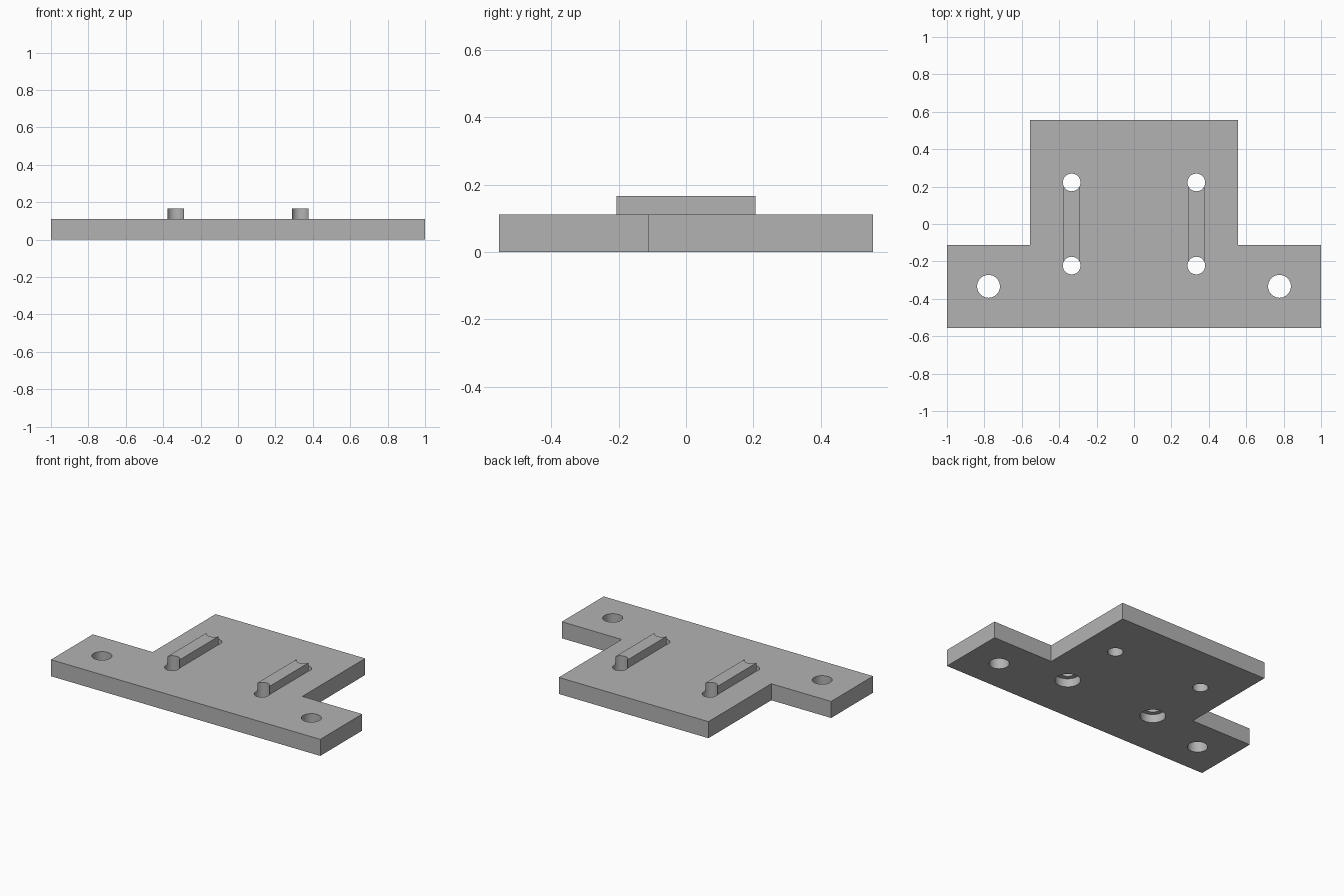
import bpy, bmesh, math

if "Cube" in bpy.data.objects:
    bpy.data.objects.remove(bpy.data.objects["Cube"], do_unlink=True)

U = 1 / 18            # base unit of the part
THICK = 2 * U

grey = bpy.data.materials.new("plain grey")
grey.use_nodes = True
colour = (0.45, 0.45, 0.45, 1)
grey.diffuse_color = colour
grey.node_tree.nodes["Principled BSDF"].inputs["Base Color"].default_value = colour


def prism(name, outline, z0, z1):
    """Extrude a flat outline, given in base units, from z0 to z1."""
    bm = bmesh.new()
    face = bm.faces.new([bm.verts.new((x * U, y * U, z0)) for x, y in outline])
    grown = bmesh.ops.extrude_face_region(bm, geom=[face])["geom"]
    top = [v for v in grown if isinstance(v, bmesh.types.BMVert)]
    bmesh.ops.translate(bm, verts=top, vec=(0, 0, z1 - z0))
    bmesh.ops.recalc_face_normals(bm, faces=bm.faces)
    mesh = bpy.data.meshes.new(name)
    bm.to_mesh(mesh)
    bm.free()
    mesh.materials.append(grey)
    obj = bpy.data.objects.new(name, mesh)
    bpy.context.collection.objects.link(obj)
    return obj


def cylinder(name, x, y, radius, z0, z1, sides=48):
    angles = [2 * math.pi * i / sides for i in range(sides)]
    ring = [(x + radius * math.cos(a), y + radius * math.sin(a)) for a in angles]
    return prism(name, ring, z0, z1)


def combine(target, tool, operation):
    """Apply a boolean and discard the tool."""
    mod = target.modifiers.new(operation, "BOOLEAN")
    mod.operation = operation
    mod.solver = "EXACT"
    mod.object = tool
    bpy.context.view_layer.objects.active = target
    bpy.ops.object.modifier_apply(modifier=mod.name)
    bpy.data.objects.remove(tool, do_unlink=True)


# T-shaped mounting plate
half = [(18, -10), (18, -2), (10, -2), (10, 10)]
plate = prism("mounting_plate", half + [(-x, y) for x, y in reversed(half)], 0, THICK)

for side in (-1, 1):
    x = 6 * side
    # raised rib, later trimmed by the holes at its ends
    rib = prism("rib", [(x - .8, -4), (x + .8, -4), (x + .8, 4), (x - .8, 4)],
                THICK / 2, 3 * U)
    combine(plate, rib, "UNION")
    # through holes at the rib ends
    for y in (-4, 4):
        combine(plate, cylinder("hole", x, y, .85, -U, 4 * U), "DIFFERENCE")
    # counterbore under the front hole
    combine(plate, cylinder("counterbore", x, -4, 1.4, -U, U), "DIFFERENCE")
    # screw hole in the ear
    combine(plate, cylinder("screw_hole", 14 * side, -6, 1.1, -U, 4 * U), "DIFFERENCE")

bpy.ops.object.select_all(action="DESELECT")
plate.select_set(True)
bpy.context.view_layer.objects.active = plate
bpy.ops.object.shade_smooth_by_angle(angle=math.radians(30))
